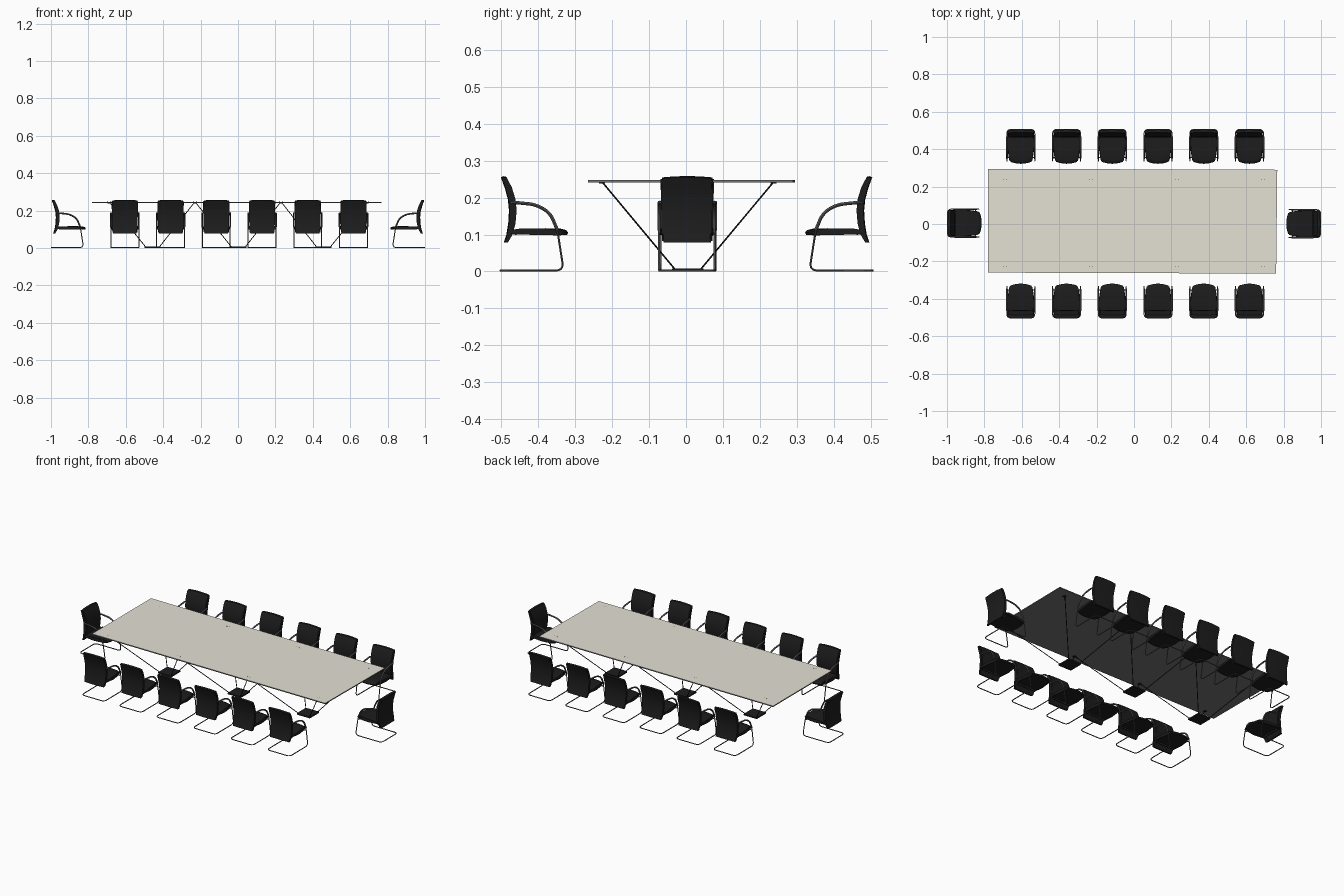
import bpy, bmesh, math
from mathutils import Vector, Matrix

if "Cube" in bpy.data.objects:
    bpy.data.objects.remove(bpy.data.objects["Cube"])


def material(name, r, g, b):
    m = bpy.data.materials.new(name)
    m.diffuse_color = (r, g, b, 1)
    m.use_nodes = True
    m.node_tree.nodes["Principled BSDF"].inputs["Base Color"].default_value = m.diffuse_color
    return m


FABRIC = material("black_fabric", 0.012, 0.012, 0.012)
METAL = material("grey_metal", 0.10, 0.10, 0.10)
BLACK = material("black_metal", 0.012, 0.012, 0.012)
TOP = material("beige_top", 0.78, 0.75, 0.66)
UNDER = material("grey_underside", 0.175, 0.175, 0.175)


def add(name, mesh, matrix=None, smooth=False):
    ob = bpy.data.objects.new(name, mesh)
    bpy.context.collection.objects.link(ob)
    if matrix:
        ob.matrix_world = matrix
    if smooth:
        bpy.ops.object.select_all(action='DESELECT')
        ob.select_set(True)
        bpy.context.view_layer.objects.active = ob
        bpy.ops.object.shade_smooth_by_angle(angle=math.radians(45))
    return ob


def to_mesh(name, bm, *mats):
    bmesh.ops.recalc_face_normals(bm, faces=bm.faces)
    me = bpy.data.meshes.new(name)
    bm.to_mesh(me)
    bm.free()
    for m in mats:
        me.materials.append(m)
    return me


def box(name, centre, size, mat):
    bm = bmesh.new()
    bmesh.ops.create_cube(bm, size=1, matrix=Matrix.Translation(centre) @ Matrix.Diagonal((*size, 1)))
    return add(name, to_mesh(name, bm, mat))


def rounded(points, r, steps=5):
    """Path with its corners rounded off."""
    pts = [Vector(p) for p in points]
    out = [pts[0]]
    for a, b, c in zip(pts, pts[1:], pts[2:]):
        k = min(r, (a - b).length * 0.48, (c - b).length * 0.48)
        s, e = b + (a - b).normalized() * k, b + (c - b).normalized() * k
        for i in range(steps + 1):
            t = i / steps
            out.append(s * (1 - t) ** 2 + b * 2 * t * (1 - t) + e * t * t)
    return out + [pts[-1]]


def tube(name, paths, radius, mat):
    """Round bars along one or more paths, as one mesh."""
    cu = bpy.data.curves.new(name, 'CURVE')
    cu.dimensions = '3D'
    cu.bevel_depth = radius
    cu.bevel_resolution = 2
    cu.use_fill_caps = True
    for path in paths:
        sp = cu.splines.new('POLY')
        sp.points.add(len(path) - 1)
        for p, co in zip(sp.points, path):
            p.co = (*co, 1)
    ob = bpy.data.objects.new(name, cu)
    bpy.context.collection.objects.link(ob)
    me = bpy.data.meshes.new_from_object(ob.evaluated_get(bpy.context.evaluated_depsgraph_get()))
    bpy.data.objects.remove(ob)
    me.name = name
    me.materials.clear()
    me.materials.append(mat)
    return me


def cushion(name, profile, shape, segs=10, bevel=0.004):
    """Side profile (y, z) swept across x; shape(u, y, z) places each point, u in -1..1."""
    bm = bmesh.new()
    rings = [[bm.verts.new(shape(2 * i / segs - 1, y, z)) for y, z in profile] for i in range(segs + 1)]
    n = len(profile)
    for a, b in zip(rings, rings[1:]):
        for j in range(n):
            bm.faces.new((a[j], a[(j + 1) % n], b[(j + 1) % n], b[j]))
    rims = [bm.faces.new(rings[0]), bm.faces.new(rings[-1])]
    edges = {e for f in rims for e in f.edges}
    bmesh.ops.bevel(bm, geom=list(edges), offset=bevel, segments=2, affect='EDGES', clamp_overlap=True)
    return to_mesh(name, bm, FABRIC)


# Chair parts, facing +y
back_profile = [(-0.091, 0.251), (-0.080, 0.225), (-0.072, 0.195), (-0.069, 0.165), (-0.071, 0.13),
                (-0.076, 0.10), (-0.083, 0.079), (-0.074, 0.078), (-0.061, 0.10), (-0.053, 0.13),
                (-0.050, 0.165), (-0.053, 0.195), (-0.063, 0.228), (-0.076, 0.252), (-0.083, 0.254)]
back = cushion("chair_back", back_profile, lambda u, y, z: (
    u * (0.067 + 0.004 * (z - 0.08) / 0.17), y + 0.002 * u * u, z + (0.004 * (1 - u * u) if z > 0.24 else 0)))

seat_profile = [(-0.066, 0.101), (-0.066, 0.112), (-0.04, 0.116), (0.03, 0.117), (0.07, 0.116),
                (0.086, 0.112), (0.091, 0.105), (0.088, 0.099), (0.07, 0.098), (0.0, 0.099)]
seat = cushion("chair_seat", seat_profile, lambda u, y, z: (
    u * (0.073 - 0.013 * max(0, (y + 0.01) / 0.1) ** 2), y - (0.012 * u * u if y > 0.06 else 0), z))

# One bent bar: arm, front leg, floor runner, rear bar and back up the other side
W = 0.0745
half = [(-0.066, -0.066, 0.186), (-W, -0.055, 0.187), (-W, 0.005, 0.181), (-W, 0.043, 0.158),
        (-W, 0.062, 0.112), (-W, 0.079, 0.0027), (-W, -0.092, 0.0027)]
loop = half + [(-x, y, z) for x, y, z in reversed(half)]
crossbar = [(-W, 0.058, 0.101), (W, 0.058, 0.101)]
rear_bar = [(-0.06, -0.05, 0.101), (0.06, -0.05, 0.101)]
frame = tube("chair_frame", [rounded(loop, 0.022), crossbar, rear_bar], 0.0027, METAL)
arm = [p for p in half[1:5]]
pads = tube("chair_armrests", [rounded([(s * x, y, z) for x, y, z in arm], 0.03) for s in (1, -1)], 0.0045, METAL)

# Fourteen chairs: six on each long side, one at each end
spots = []
for i in range(6):
    x = -0.605 + 0.2445 * i
    spots += [(x, -0.41, 0), (x, 0.413, math.pi)]
spots += [(-0.905, 0.005, -math.pi / 2), (0.905, 0.002, math.pi / 2)]
for n, (x, y, a) in enumerate(spots):
    mat = Matrix.Translation((x, y, 0)) @ Matrix.Rotation(a, 4, 'Z')
    for me in (back, seat, frame, pads):
        add(f"{me.name}_{n + 1}", me, mat, smooth=(n == 0))

# Table top: pale upper face, grey edge and underside
bm = bmesh.new()
corners = [(-0.78, -0.26), (0.76, -0.265), (0.766, 0.29), (-0.78, 0.295)]
low = bm.faces.new([bm.verts.new((x, y, 0.241)) for x, y in corners])
new = bmesh.ops.extrude_face_region(bm, geom=[low])["geom"]
bmesh.ops.translate(bm, vec=(0, 0, 0.006), verts=[v for v in new if isinstance(v, bmesh.types.BMVert)])
bmesh.ops.recalc_face_normals(bm, faces=bm.faces)
for f in bm.faces:
    f.material_index = 0 if f.normal.z > 0.5 else 1
add("table_top", to_mesh("table_top", bm, TOP, UNDER))

# Three floor plates, each with four struts splaying up to the top
CY = 0.005
struts = []
for i, cx in enumerate((-0.457, 0.002, 0.457)):
    box(f"base_plate_{i + 1}", (cx, CY, 0.004), (0.086, 0.086, 0.008), BLACK)
    for sx in (-1, 1):
        for sy in (-1, 1):
            tx = (-0.69, -0.23, 0.23, 0.69)[i + (sx > 0)] - sx * 0.006
            struts.append([(cx + sx * 0.036, CY + sy * 0.034, 0.005), (tx, CY + sy * 0.23, 0.240)])
add("table_struts", tube("table_struts", struts, 0.0022, BLACK), smooth=True)

# Small brackets under the top and pairs of small fixing caps on it
bm = bmesh.new()
for i, x in enumerate((-0.69, -0.23, 0.23, 0.69)):
    for s in (-1, 1):
        y = CY + s * 0.232
        box(f"strut_bracket_{i + 1}_{'front' if s < 0 else 'back'}", (x, y, 0.2395), (0.016, 0.016, 0.003), BLACK)
        for d in (-0.008, 0.008):
            bmesh.ops.create_cone(bm, cap_ends=True, segments=10, radius1=0.002, radius2=0.002, depth=0.001,
                                  matrix=Matrix.Translation((x + d, y, 0.2472)))
add("fixing_caps", to_mesh("fixing_caps", bm, METAL))
